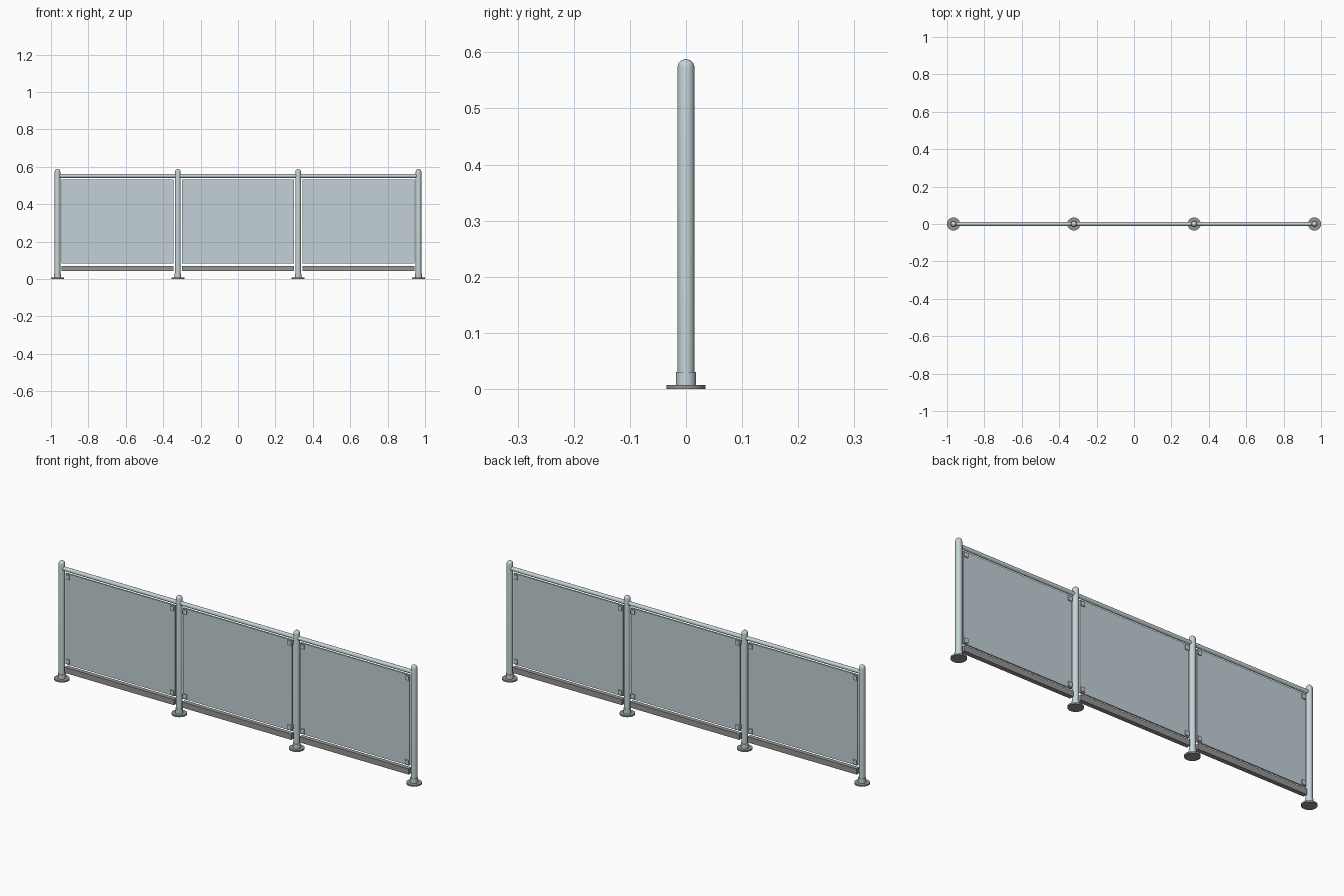
import bpy, math

if "Cube" in bpy.data.objects:
    bpy.data.objects.remove(bpy.data.objects["Cube"])

def mat(name, c):
    m = bpy.data.materials.new(name)
    m.diffuse_color = (*c, 1)
    m.use_nodes = True
    m.node_tree.nodes["Principled BSDF"].inputs["Base Color"].default_value = m.diffuse_color
    return m

STEEL = mat("pale steel", (0.56, 0.66, 0.68))
PANE = mat("pale glass", (0.54, 0.64, 0.68))
GREY = mat("mid grey", (0.30, 0.30, 0.30))

def finish(ob, name, m, smooth=False):
    ob.name = name
    ob.data.materials.append(m)
    if smooth:
        bpy.ops.object.shade_smooth_by_angle(angle=math.radians(35))

def box(name, m, x0, x1, hy, z0, z1):
    bpy.ops.mesh.primitive_cube_add(size=1, location=((x0 + x1) / 2, 0, (z0 + z1) / 2))
    ob = bpy.context.object
    ob.scale = (x1 - x0, 2 * hy, z1 - z0)
    bpy.ops.object.transform_apply(location=False, rotation=False, scale=True)
    finish(ob, name, m)

def lathe(name, m, x, profile, n=24):
    # Revolve (radius, z) points around a vertical axis; zero radius makes a pole
    verts, faces, rings = [], [], []
    for r, z in profile:
        k = 1 if r < 1e-6 else n
        rings.append(list(range(len(verts), len(verts) + k)))
        for i in range(k):
            a = 2 * math.pi * i / n
            verts.append((r * math.cos(a), r * math.sin(a), z))
    for a, b in zip(rings, rings[1:]):
        for i in range(n):
            j = (i + 1) % n
            if len(b) == 1:
                faces.append((a[i], a[j], b[0]))
            elif len(a) == 1:
                faces.append((a[0], b[j], b[i]))
            else:
                faces.append((a[i], a[j], b[j], b[i]))
    me = bpy.data.meshes.new(name)
    me.from_pydata(verts, [], faces)
    ob = bpy.data.objects.new(name, me)
    ob.location.x = x
    bpy.context.collection.objects.link(ob)
    bpy.ops.object.select_all(action='DESELECT')
    ob.select_set(True)
    bpy.context.view_layer.objects.active = ob
    finish(ob, name, m, True)

posts = [-0.965 + i * 1.93 / 3 for i in range(4)]
R, TOP = 0.015, 0.588

# Posts with domed tops, collars and floor flanges
for x in posts:
    dome = [(R * math.cos(t * math.pi / 12), TOP - R + R * math.sin(t * math.pi / 12)) for t in range(6)]
    lathe("post", STEEL, x, [(0, 0.004), (R, 0.004)] + dome + [(0, TOP)])
    lathe("collar", STEEL, x, [(0, 0.005), (0.0175, 0.005), (0.0175, 0.03), (0, 0.03)])
    lathe("floor_flange", GREY, x, [(0, 0), (0.035, 0), (0.035, 0.007), (0, 0.007)])

# Bays between the posts
for a, b in zip(posts, posts[1:]):
    bpy.ops.mesh.primitive_cylinder_add(vertices=20, radius=0.01, depth=b - a,
                                        location=((a + b) / 2, 0, 0.551),
                                        rotation=(0, math.pi / 2, 0))
    finish(bpy.context.object, "top_rail", STEEL, True)
    x0, x1, z0, z1 = a + 0.022, b - 0.022, 0.083, 0.533
    box("panel", PANE, x0, x1, 0.004, z0, z1)
    box("kick_board", GREY, x0, x1, 0.011, 0.042, 0.070)
    # Corner clamps gripping both faces of the panel
    for cx in (x0 + 0.013, x1 - 0.013):
        for cz in (z0 + 0.016, z1 - 0.016):
            box("clamp", STEEL, cx - 0.01, cx + 0.01, 0.009, cz - 0.011, cz + 0.011)
